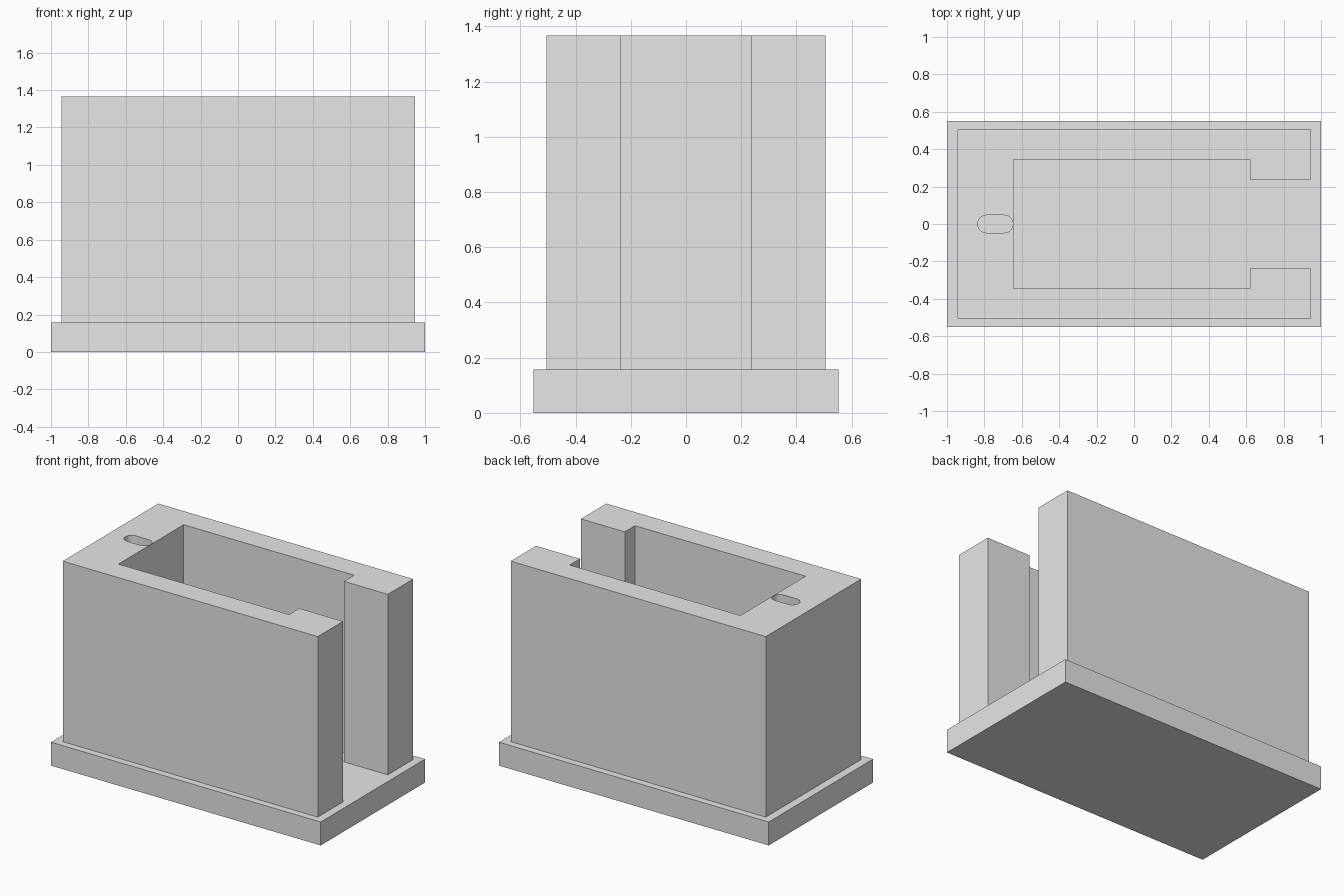
import bpy
import bmesh
from math import cos, sin, pi

BASE_TOP, TOP = 0.157, 1.367

if "Cube" in bpy.data.objects:
    bpy.data.objects.remove(bpy.data.objects["Cube"], do_unlink=True)

grey = bpy.data.materials.new("light grey")
grey.use_nodes = True
grey.diffuse_color = (0.8, 0.8, 0.8, 1)
grey.node_tree.nodes["Principled BSDF"].inputs["Base Color"].default_value = (0.8, 0.8, 0.8, 1)


def prism(name, outline, z0, z1):
    """Extrude a counter-clockwise outline from z0 up to z1."""
    bm = bmesh.new()
    face = bm.faces.new([bm.verts.new((x, y, z0)) for x, y in outline])
    extruded = bmesh.ops.extrude_face_region(bm, geom=[face], use_keep_orig=True)["geom"]
    top = [v for v in extruded if isinstance(v, bmesh.types.BMVert)]
    bmesh.ops.translate(bm, vec=(0, 0, z1 - z0), verts=top)
    bmesh.ops.recalc_face_normals(bm, faces=bm.faces)
    mesh = bpy.data.meshes.new(name)
    bm.to_mesh(mesh)
    bm.free()
    mesh.materials.append(grey)
    obj = bpy.data.objects.new(name, mesh)
    bpy.context.collection.objects.link(obj)
    return obj


# Base plate
prism("base_plate", [(-1, -0.552), (1, -0.552), (1, 0.552), (-1, 0.552)], 0, BASE_TOP)

# Housing: C-shaped wall with a narrowed opening, mirrored across y
half = [(-0.945, -0.505), (0.945, -0.505), (0.945, -0.237),
        (0.62, -0.237), (0.62, -0.345), (-0.645, -0.345)]
outline = half + [(x, -y) for x, y in reversed(half)]
housing = prism("housing", outline, BASE_TOP, TOP)

# Rounded slot through the thick end wall
radius, steps = 0.047, 16
slot = []
for centre, start in ((-0.694, -pi / 2), (-0.788, pi / 2)):
    for i in range(steps + 1):
        a = start + pi * i / steps
        slot.append((centre + radius * cos(a), radius * sin(a)))
cutter = prism("slot_cutter", slot, BASE_TOP - 0.1, TOP + 0.1)
cutter.hide_render = True

cut = housing.modifiers.new("slot", "BOOLEAN")
cut.operation = "DIFFERENCE"
cut.solver = "EXACT"
cut.object = cutter
bpy.ops.object.select_all(action="DESELECT")
bpy.context.view_layer.objects.active = housing
housing.select_set(True)
bpy.ops.object.modifier_apply(modifier=cut.name)
bpy.data.objects.remove(cutter, do_unlink=True)
bpy.ops.object.shade_smooth_by_angle()
